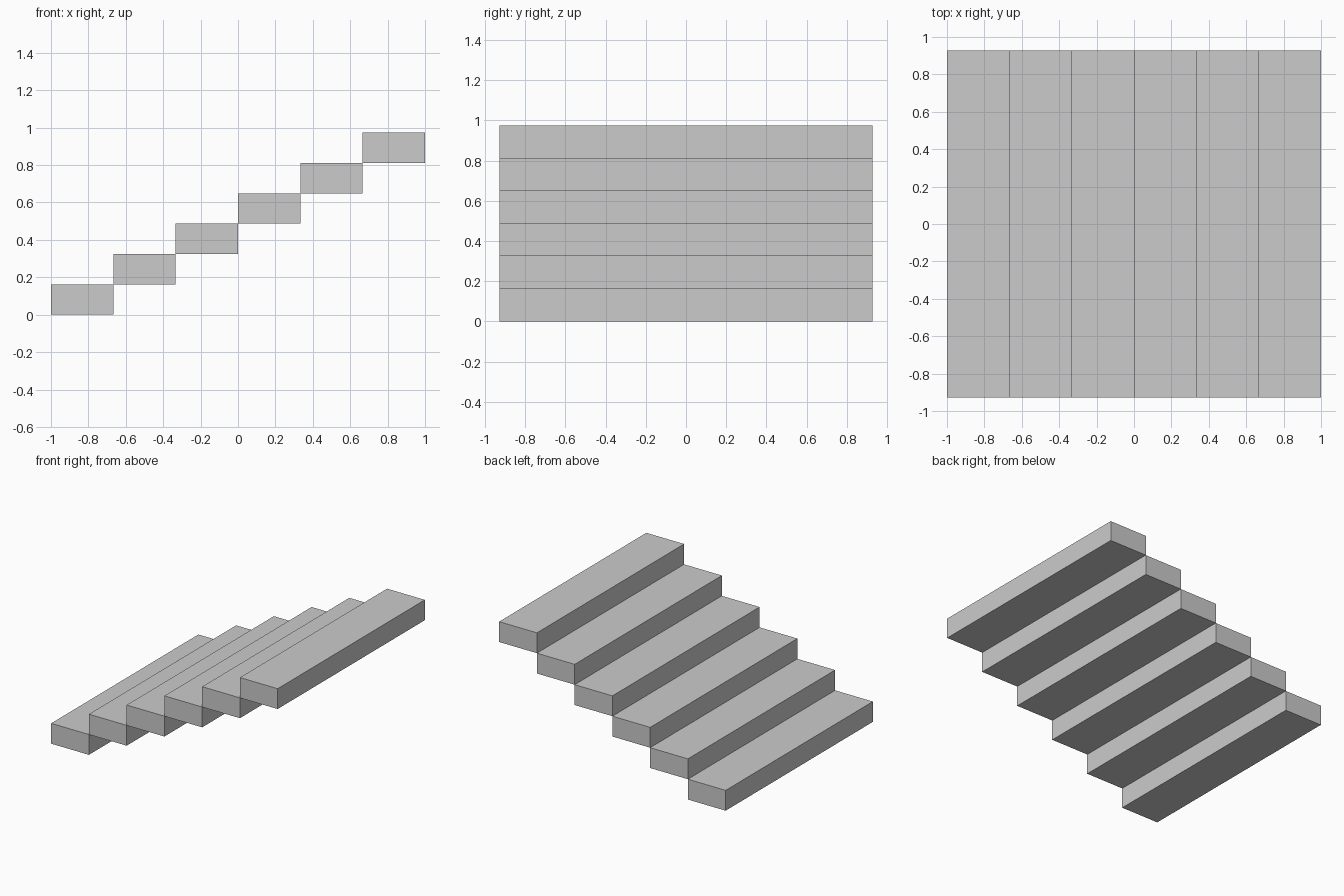
import bpy

if "Cube" in bpy.data.objects:
    bpy.data.objects.remove(bpy.data.objects["Cube"])

COUNT = 6
RUN = 2.0 / COUNT      # step depth along x
RISE = 0.1623          # step height
WIDTH = 1.856          # step length along y


def add_box(name, size, centre):
    bpy.ops.mesh.primitive_cube_add(size=1, location=centre)
    box = bpy.context.object
    box.name = name
    box.scale = size
    bpy.ops.object.transform_apply(location=False, rotation=False, scale=True)
    return box


# Flight of solid steps touching edge to edge, rising towards +x
for i in range(COUNT):
    add_box(f"step_{i + 1}", (RUN, WIDTH, RISE),
            (-1 + RUN * (i + 0.5), 0, RISE * (i + 0.5)))
